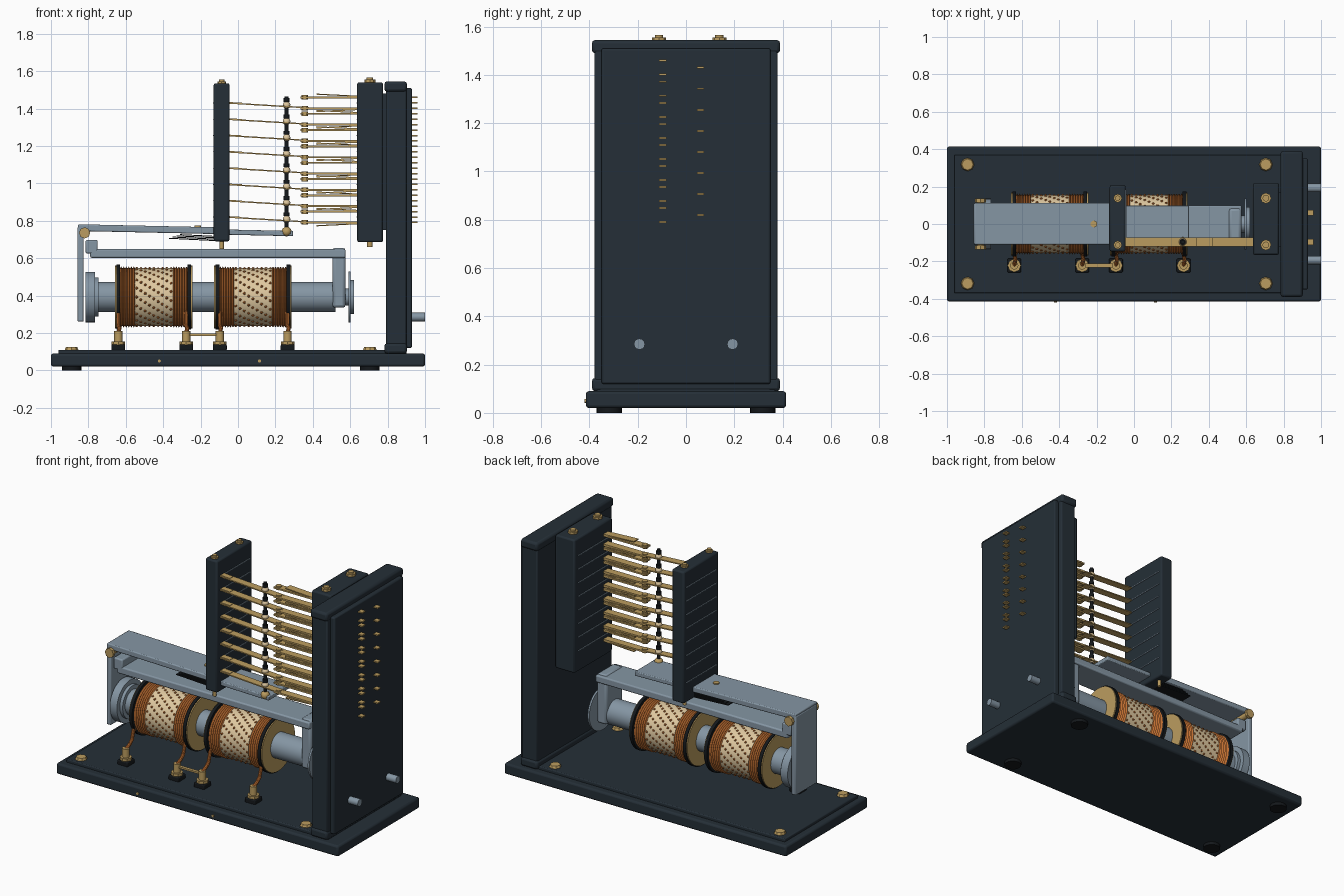
import bpy, bmesh, math
from mathutils import Vector, Matrix

cube = bpy.data.objects.get("Cube")
if cube:
    bpy.data.objects.remove(cube, do_unlink=True)


def material(name, color):
    m = bpy.data.materials.new(name)
    m.use_nodes = True
    m.diffuse_color = (*color, 1)
    m.node_tree.nodes["Principled BSDF"].inputs["Base Color"].default_value = (*color, 1)
    return m


DARK = material("dark slate", (0.018, 0.028, 0.038))
BLACK = material("black", (0.007, 0.009, 0.011))
STEEL = material("blue grey steel", (0.235, 0.305, 0.37))
BRASS = material("brass", (0.50, 0.335, 0.115))
COPPER = material("copper wire", (0.50, 0.15, 0.03))
CREAM = material("cream cloth", (0.74, 0.58, 0.35))


class Part:
    """Collects primitives and turns them into one named object."""

    def __init__(self):
        self.bm = bmesh.new()

    def box(self, x, y, z, tilt=0):
        size = [b - a for a, b in (x, y, z)]
        mid = Vector([(a + b) / 2 for a, b in (x, y, z)])
        mat = Matrix.Translation(mid) @ Matrix.Rotation(tilt, 4, 'Y') @ Matrix.Diagonal((*size, 1))
        bmesh.ops.create_cube(self.bm, size=1, matrix=mat)
        return self

    def rod(self, a, b, r, sides=24, r2=None):
        a, b = Vector(a), Vector(b)
        turn = (b - a).to_track_quat('Z', 'Y').to_matrix().to_4x4()
        bmesh.ops.create_cone(self.bm, cap_ends=True, segments=sides, radius1=r,
                              radius2=r if r2 is None else r2, depth=(b - a).length,
                              matrix=Matrix.Translation((a + b) / 2) @ turn)
        return self

    def ball(self, p, r, detail=2):
        bmesh.ops.create_icosphere(self.bm, subdivisions=detail, radius=r,
                                   matrix=Matrix.Translation(p))
        return self

    def done(self, name, mat, bevel=0, smooth=True):
        mesh = bpy.data.meshes.new(name)
        self.bm.to_mesh(mesh)
        self.bm.free()
        mesh.materials.append(mat)
        ob = bpy.data.objects.new(name, mesh)
        bpy.context.collection.objects.link(ob)
        if bevel:
            mod = ob.modifiers.new("bevel", 'BEVEL')
            mod.width, mod.segments = bevel, 2
        if smooth:
            bpy.ops.object.select_all(action='DESELECT')
            ob.select_set(True)
            bpy.context.view_layer.objects.active = ob
            bpy.ops.object.shade_smooth_by_angle(angle=math.radians(35))
        return ob


# Base, feet and screws
Part().box((-1, 1), (-.415, .415), (.02, .09)).done("base", DARK, .012)
Part().box((-.96, .9), (-.37, .37), (.085, .11)).done("base_top", DARK, .006)
feet, screws = Part(), Part()
for x in (-.89, .705):
    for y in (-.318, .318):
        feet.rod((x, y, 0), (x, y, .03), .052)
        screws.rod((x, y, .105), (x, y, .125), .038, 8, .03)
for x in (-.42, .115):
    screws.rod((x, -.41, .05), (x, -.421, .05), .008, 12)
feet.done("feet", BLACK)
screws.done("base_screws", BRASS)

# Upright back panel
Part().box((.79, .9), (-.38, .38), (.09, 1.535)).done("back_panel", DARK, .008)
Part().box((.895, .93), (-.35, .35), (.12, 1.51)).done("panel_cover", DARK, .008)
caps = Part()
for z in (.09, 1.49):
    caps.box((.783, .903), (-.39, .39), (z, z + .055))
caps.done("panel_caps", DARK, .014)
posts = Part()
for y in (-.193, .193):
    posts.rod((.92, y, .285), (1, y, .285), .023, 12)
posts.done("panel_terminals", STEEL)

# Contact blocks with bolts
Part().box((.637, .775), (-.165, .22), (.685, 1.54)).done("fixed_contact_block", DARK, .01)
Part().box((-.13, -.045), (-.147, .208), (.69, 1.535)).done("moving_contact_block", DARK, .01)
Part().box((.77, .8), (-.12, .17), (.75, 1.48)).done("block_spacer", DARK)
bolts = Part()
for x, r, top in ((.705, .029, 1.54), (-.087, .023, 1.53)):
    for y in (-.112, .138):
        bolts.rod((x, y, top - .01), (x, y, top + .015), r, 8)
        bolts.rod((x, y, top + .01), (x, y, top + .025), r * .6)
        bolts.rod((x, y, top - .88), (x, y, top - .84), r * .5, 12)
bolts.done("block_bolts", BRASS)

# Eight contact sets: moving leaf, two fixed leaves, tips and tails
moving, fixed, tails, tips, beads, seams = [Part() for _ in range(6)]
YL = (-.12, -.072)
YC = -.096
for i in range(8):
    z = 1.43 - .0872 * i
    moving.box((-.06, .38), YL, (z - .017, z - .01), .06)
    moving.box((-.055, .02), (-.112, -.08), (z - .005, z + .003), .05)
    tails.box((.92, .96), (.045, .075), (z - .004, z + .004))
    beads.ball((.26, YC, z - .012), .021)
    for s in (1, -1):
        zf = z + s * .029
        fixed.box((.335, .645), YL, (zf - .005, zf + .005))
        fixed.box((.42, .645), YL, (zf + s * .012 - .003, zf + s * .012 + .003), s * .05)
        tails.box((.92, .96), (-.112, -.08), (zf - .004, zf + .004))
        tips.rod((.357, YC, zf - .012), (.357, YC, zf + .012), .018, 12)
    for x0, x1 in ((-.134, -.041), (.633, .7)):
        seams.box((x0, x1), (-.12, .185), (z - .002, z + .002))
moving.done("moving_leaves", BRASS)
fixed.done("fixed_leaves", BRASS)
tails.done("contact_tails", BRASS)
tips.done("contact_tips", BRASS)
beads.done("push_rod_beads", CREAM)
seams.done("block_seams", STEEL)

# Push rod that lifts the moving leaves
Part().rod((.26, YC, .74), (.26, YC, 1.465), .011, 12).done("push_rod", BLACK)
collars = Part()
for i in range(8):
    z = 1.465 - .0872 * i
    collars.rod((.26, YC, z - .03), (.26, YC, z - .01), .016, 12)
collars.done("push_rod_collars", BLACK)
Part().ball((.26, YC, .742), .027).done("push_rod_foot", BRASS)

# Armature lever with its hanging arm, pivot and return spring
Part().box((-.855, -.12), (-.11, .113), (.737, .773), .022).done("armature_lever", STEEL, .006)
Part().box((-.13, .295), (-.11, .1), (.722, .75), .022).done("armature_tongue", STEEL, .005)
Part().box((-.858, -.825), (-.11, .113), (.26, .77)).done("armature_arm", STEEL, .008)
pivot = Part().rod((-.82, -.133, .735), (-.82, .133, .735), .02)
for s in (-1, 1):
    pivot.rod((-.82, s * .115, .735), (-.82, s * .135, .735), .03, 8)
pivot.rod((-.215, 0, .75), (-.215, 0, .775), .018)
pivot.done("pivot_pin", BRASS)
springs = Part()
for i in range(4):
    springs.box((-.37 + .02 * i, -.1), (-.1, .1), (.697 + .007 * i, .702 + .007 * i), .05)
springs.done("return_springs", BLACK)

# Yoke, core and pole discs
Part().box((-.79, .575), (-.1, .1), (.602, .648)).done("yoke", STEEL, .008)
Part().box((-.815, -.75), (-.1, .1), (.625, .697)).done("yoke_hinge", STEEL, .008)
Part().box((.505, .575), (-.085, .085), (.335, .655)).done("yoke_leg", STEEL, .015)
Z = .392
core = Part().rod((-.77, 0, Z), (.52, 0, Z), .08, 40).rod((.52, 0, Z), (.62, 0, Z), .045)
for x0, x1, r in ((-.815, -.765, .135), (-.77, -.745, .105), (.59, .602, .137), (.6, .62, .09)):
    core.rod((x0, 0, Z), (x1, 0, Z), r, 40)
core.done("magnet_core", STEEL)

# Two coils: flanges, end windings, cloth wrap and wire bumps
for name, x in (("left", .08), ("right", -.45)):
    rims, plates, wire, dots = [Part() for _ in range(4)]
    for s in (-1, 1):
        rims.rod((x + s * .18, 0, Z), (x + s * .2, 0, Z), .174, 40)
        plates.rod((x + s * .199, 0, Z), (x + s * .207, 0, Z), .168, 40)
        for k in range(6):
            a = x + s * (.107 + .0135 * k)
            for d in (-1, 1):
                wire.rod((a, 0, Z), (a + d * .0067, 0, Z), .163, 32, .153)
    for col in range(9):
        for k in range(20):
            t = math.tau * (k + col * .3) / 20
            p = (x - .092 + .023 * col, .153 * math.cos(t), Z + .153 * math.sin(t))
            dots.ball(p, .0085, 1)
    Part().rod((x - .11, 0, Z), (x + .11, 0, Z), .155, 40).done(name + "_coil_wrap", CREAM)
    rims.done(name + "_coil_rims", BLACK)
    plates.done(name + "_coil_end_plates", BRASS)
    wire.done(name + "_coil_windings", COPPER, smooth=False)
    dots.done(name + "_coil_wire_bumps", COPPER)

# Binding posts with lead wires and a linking strap
pads, studs, leads = Part(), Part(), Part()
for x in (-.64, -.277, -.097, .265):
    y = -.222
    pads.box((x - .037, x + .037), (y - .037, y + .037), (.105, .138))
    studs.rod((x, y, .135), (x, y, .155), .036, 8).rod((x, y, .15), (x, y, .21), .022, 12)
    path = [(x, y, .2), (x + .006, -.19, .225), (x, -.16, .24), (x, -.14, .31)]
    for a, b in zip(path, path[1:]):
        leads.rod(a, b, .011, 10).ball(b, .011, 1)
studs.box((-.277, -.097), (-.232, -.212), (.185, .196))
pads.done("post_pads", BLACK, .006)
studs.done("binding_posts", BRASS)
leads.done("lead_wires", COPPER)
